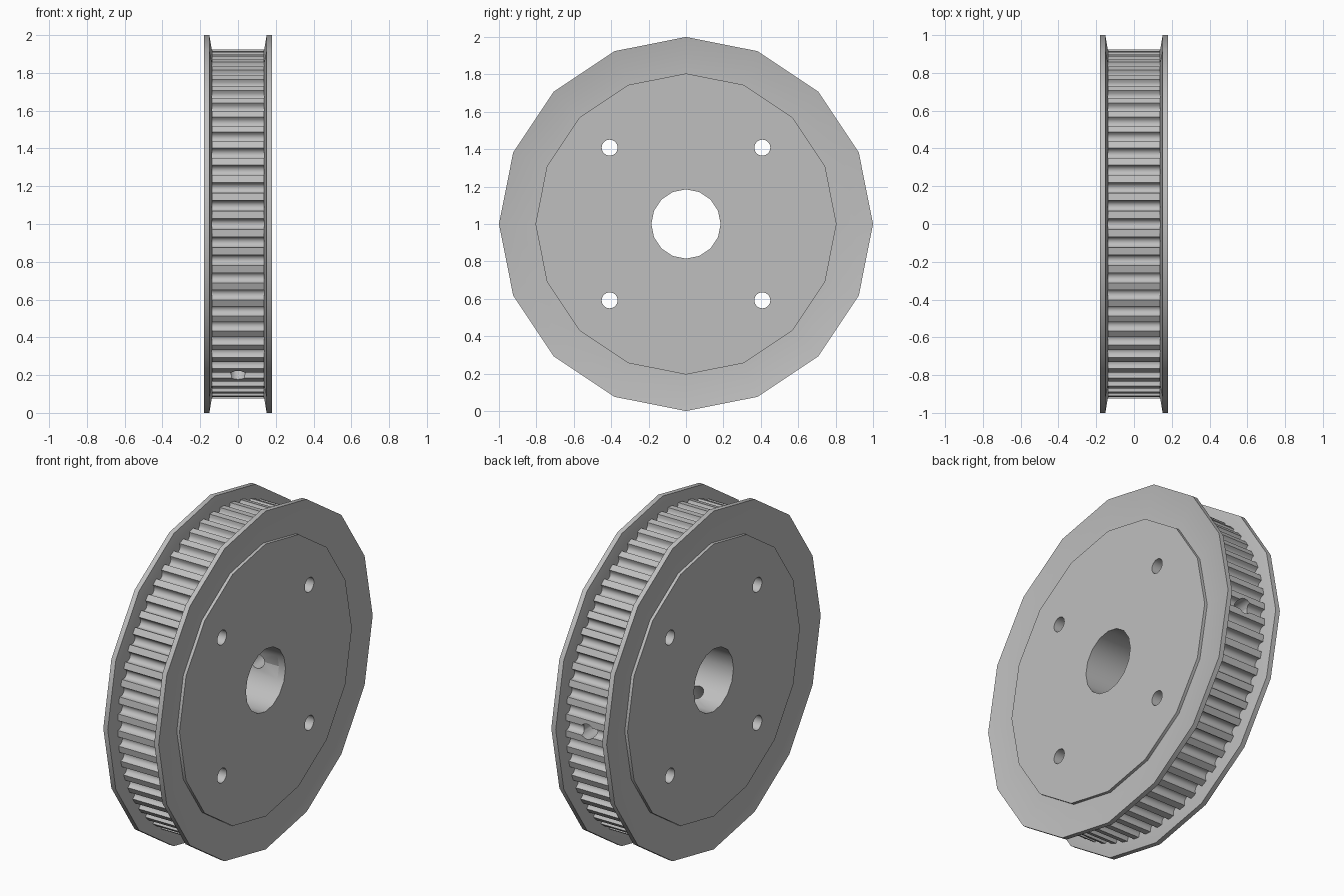
import bpy
import bmesh
from math import sin, cos, pi, radians
from mathutils import Matrix, Vector

cube = bpy.data.objects.get("Cube")
if cube:
    bpy.data.objects.remove(cube, do_unlink=True)

TEETH = 60
DRUM_R, DRUM_HALF = 0.925, 0.138
GROOVE_HALF, GROOVE_DEPTH = 0.029, 0.037
CENTRE = Vector((0, 0, 1))

metal = bpy.data.materials.new("grey_metal")
metal.use_nodes = True
grey = (0.52, 0.52, 0.52, 1)
metal.diffuse_color = grey
metal.node_tree.nodes["Principled BSDF"].inputs["Base Color"].default_value = grey


def make_object(name, bm):
    bmesh.ops.recalc_face_normals(bm, faces=bm.faces)
    mesh = bpy.data.meshes.new(name)
    bm.to_mesh(mesh)
    bm.free()
    mesh.materials.append(metal)
    obj = bpy.data.objects.new(name, mesh)
    bpy.context.collection.objects.link(obj)
    return obj


def ring_point(x, r, a):
    return CENTRE + Vector((x, r * cos(a), r * sin(a)))


def toothed_drum():
    # Rounded grooves around the rim, extruded along the axle
    outline = []
    for i in range(TEETH):
        mid = 2 * pi * i / TEETH
        for k in range(9):
            t = pi * k / 8
            outline.append((DRUM_R - GROOVE_DEPTH * sin(t) ** 0.8,
                            mid - GROOVE_HALF / DRUM_R * cos(t)))
    bm = bmesh.new()
    base = bm.faces.new([bm.verts.new(ring_point(-DRUM_HALF, r, a)) for r, a in outline])
    out = bmesh.ops.extrude_face_region(bm, geom=[base], use_keep_orig=True)
    moved = [v for v in out["geom"] if isinstance(v, bmesh.types.BMVert)]
    bmesh.ops.translate(bm, verts=moved, vec=(2 * DRUM_HALF, 0, 0))
    return make_object("toothed_drum", bm)


def flange(name, side):
    # Sixteen-sided flared plate with a raised central disc
    profile = [(DRUM_HALF, 0.92), (0.152, 1.0), (0.181, 1.0),
               (0.167, 0.91), (0.163, 0.805), (0.181, 0.805)]
    bm = bmesh.new()
    rings = [[bm.verts.new(ring_point(side * x, r, 2 * pi * i / 16)) for i in range(16)]
             for x, r in profile]
    for a, b in zip(rings, rings[1:]):
        for i in range(16):
            j = (i + 1) % 16
            bm.faces.new((a[i], a[j], b[j], b[i]))
    bm.faces.new(rings[0])
    bm.faces.new(rings[-1])
    return make_object(name, bm)


def cylinder(name, radius, start, end, sides):
    axis = end - start
    bm = bmesh.new()
    turn = axis.to_track_quat("Z", "Y").to_matrix().to_4x4()
    bmesh.ops.create_cone(bm, cap_ends=True, segments=sides, radius1=radius, radius2=radius,
                          depth=axis.length,
                          matrix=Matrix.Translation((start + end) / 2) @ turn)
    obj = make_object(name, bm)
    obj.hide_render = True
    return obj


# Axle bore and four bolt holes run right through; two set-screw holes run radially
through = Vector((0.5, 0, 0))
bore = cylinder("bore_cutter", 0.185, CENTRE - through, CENTRE + through, 16)
bolts = []
for y in (-0.408, 0.408):
    for z in (-0.408, 0.408):
        p = CENTRE + Vector((0, y, z))
        bolts.append(cylinder("bolt_cutter", 0.043, p - through, p + through, 16))
screws = [cylinder("screw_cutter", 0.045, CENTRE, ring_point(0, 1.1, radians(a)), 16)
          for a in (0, 240)]


def finish(obj, cutters):
    bpy.ops.object.select_all(action="DESELECT")
    obj.select_set(True)
    bpy.context.view_layer.objects.active = obj
    for cutter in cutters:
        mod = obj.modifiers.new("hole", "BOOLEAN")
        mod.operation = "DIFFERENCE"
        mod.solver = "EXACT"
        mod.object = cutter
        bpy.ops.object.modifier_apply(modifier=mod.name)
    bpy.ops.object.shade_smooth_by_angle(angle=radians(30))


finish(toothed_drum(), [bore] + bolts + screws)
finish(flange("left_flange", 1), [bore] + bolts)
finish(flange("right_flange", -1), [bore] + bolts)

for cutter in [bore] + bolts + screws:
    bpy.data.objects.remove(cutter, do_unlink=True)
